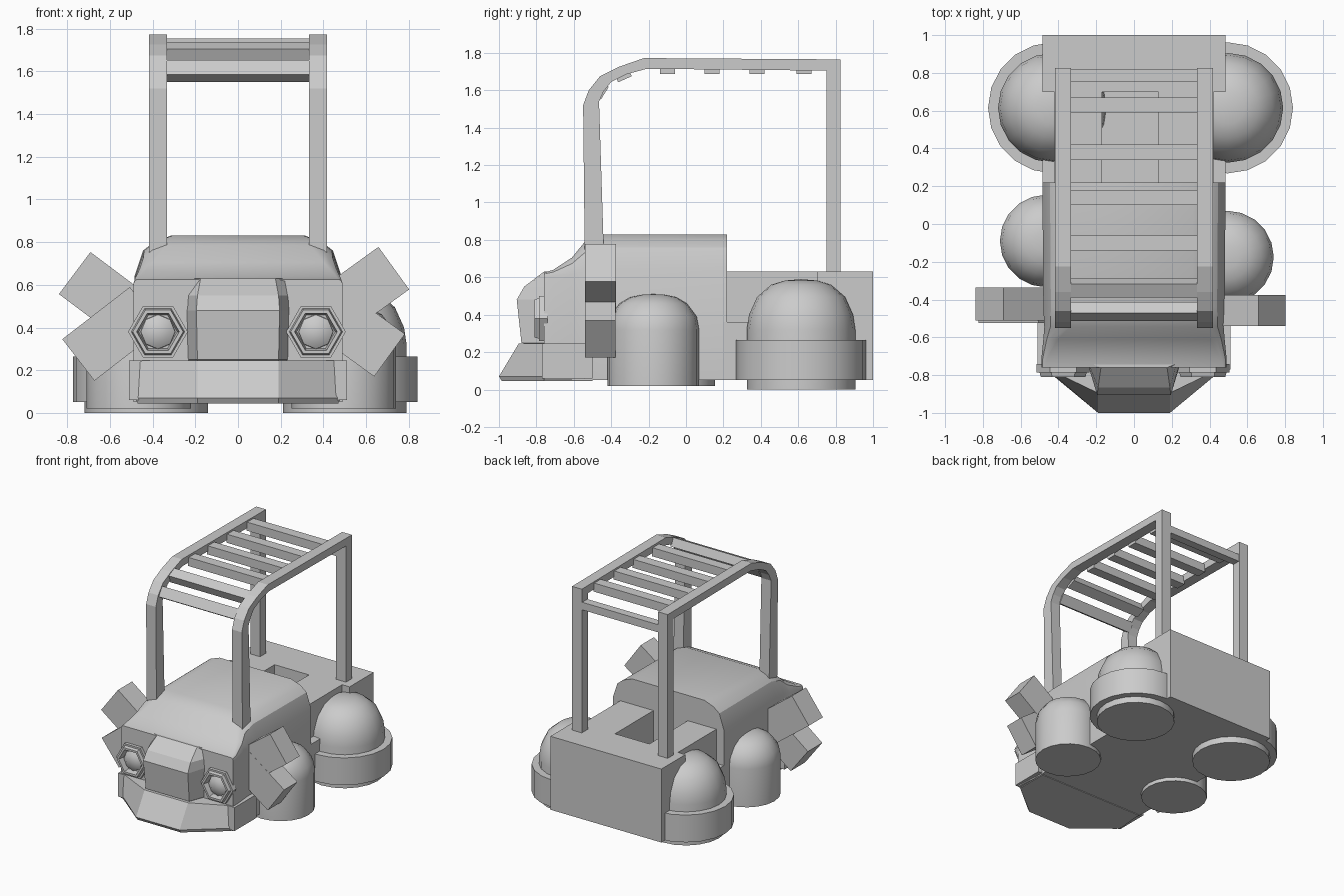
import bpy, bmesh, math
from mathutils import Vector

if "Cube" in bpy.data.objects:
    bpy.data.objects.remove(bpy.data.objects["Cube"])


def loft(name, rings, smooth=None):
    """Skin equal-length rings of points and cap both ends."""
    bm = bmesh.new()
    vs = [[bm.verts.new(p) for p in r] for r in rings]
    n = len(vs[0])
    for a, b in zip(vs, vs[1:]):
        for i in range(n):
            j = (i + 1) % n
            bm.faces.new((a[i], a[j], b[j], b[i]))
    bm.faces.new(vs[0])
    bm.faces.new(vs[-1])
    bmesh.ops.remove_doubles(bm, verts=bm.verts, dist=1e-4)
    bmesh.ops.recalc_face_normals(bm, faces=bm.faces)
    me = bpy.data.meshes.new(name)
    bm.to_mesh(me)
    bm.free()
    ob = bpy.data.objects.new(name, me)
    bpy.context.collection.objects.link(ob)
    if smooth:
        bpy.ops.object.select_all(action='DESELECT')
        ob.select_set(True)
        bpy.context.view_layer.objects.active = ob
        bpy.ops.object.shade_smooth_by_angle(angle=math.radians(smooth))
    return ob


def slab_x(name, pts, x0, x1):
    return loft(name, [[(x, y, z) for y, z in pts] for x in (x0, x1)])


def slab_y(name, pts, y0, y1):
    return loft(name, [[(x, y, z) for x, z in pts] for y in (y0, y1)])


def slab_z(name, pts, z0, z1):
    return loft(name, [[(x, y, z) for x, y in pts] for z in (z0, z1)])


def rect(a0, a1, b0, b1):
    return [(a0, b0), (a1, b0), (a1, b1), (a0, b1)]


def mirrored(half):
    return half + [(-x, y) for x, y in reversed(half)]


def lathe_z(name, cx, cy, profile, n=20):
    return loft(name, [[(cx + r * math.cos(math.tau * i / n),
                         cy + r * math.sin(math.tau * i / n), z)
                        for i in range(n)] for r, z in profile], 32)


# Rear body: low tub plus a U-shaped deck around the central well
slab_z("rear_tub", rect(-.485, .485, .2, 1), .05, .36)
slab_z("rear_deck", [(-.485, 1), (-.485, .7), (-.42, .7), (-.42, .22),
                     (-.17, .22), (-.17, .7), (.13, .7), (.13, .22),
                     (.42, .22), (.42, .7), (.485, .7), (.485, 1)], .36, .63)

# Hood: rounded cross-section lofted forward and down to the nose panel
hood = []
for y, w, top in ((.22, .485, .83), (-.44, .48, .83), (-.545, .475, .785),
                  (-.61, .48, .705), (-.71, .49, .64), (-.76, .49, .625)):
    k = (top - .6) / .23
    half = [(w, .05), (w, .6 + .04 * k), (w - .04 * k, .6 + .16 * k),
            (w - .09 * k, .6 + .2 * k), (w - .17 * k, top)]
    hood.append([(x, y, z) for x, z in mirrored(half)])
loft("hood", hood, 28)

# Snout between the headlights
snout = []
for y, z, w in ((-.84, .24, .19), (-.88, .25, .19), (-.905, .48, .195),
                (-.865, .55, .19), (-.76, .63, .175)):
    snout.append([(-w - .05, -.74, z), (-w, y, z), (w, y, z), (w + .05, -.74, z)])
loft("snout", snout)

# Wedge bumper with end blocks
loft("bumper", [[(x, y, z) for x, y in mirrored([(w, -.5), (w, -.76), (.19, f)])]
                for z, w, f in ((.045, .47, -.985), (.07, .48, -1), (.245, .47, -.895))])
for s in (-1, 1):
    slab_z("bumper_end", rect(s * .44, s * .51, -.77, -.5), .06, .245)


# Hexagonal headlights: stepped ring with a domed lens
def headlight(cx, cz):
    def ring(r, y, n):
        return [(cx + r * math.cos(math.tau * i / n), y,
                 cz + r * math.sin(math.tau * i / n)) for i in range(n)]
    loft("headlight_ring", [ring(r, y, 6) for r, y in
                            ((.14, -.74), (.14, -.785), (.125, -.785),
                             (.118, -.81), (.1, -.81), (.09, -.765))])
    loft("headlight_lens", [ring(r, y, 8) for r, y in
                            ((.085, -.75), (.08, -.775), (.05, -.795), (0, -.8))], 40)


headlight(-.375, .38)
headlight(.365, .38)

# Wheels: capsules, the rear pair inside broad fender rings
for cx in (-.43, .5):
    lathe_z("rear_wheel", cx, .615,
            [(.29, 0), (.29, .32), (.278, .40), (.235, .495), (.16, .56),
             (.085, .583), (0, .59)])
    lathe_z("rear_fender", cx * .99, .615, [(.347, .05), (.347, .265)])
for cx, cy in ((-.465, -.09), (.495, -.175)):
    lathe_z("front_wheel", cx, cy,
            [(.245, .02), (.245, .32), (.232, .39), (.18, .46), (.12, .495),
             (.06, .507), (0, .51)])


# Splayed blocks on both flanks, given by outer end and inward direction
def flank_block(end, inward, y0, y1):
    e, d = Vector(end), Vector(inward).normalized()
    side = Vector((-d.y, d.x)) * .123
    pts = [e + side, e - side, e - side + d * .4, e + side + d * .4]
    slab_y("flank_block", [tuple(p) for p in pts], y0, y1)


flank_block((.73, .678), (-.81, -.585), -.54, -.375)
flank_block((.71, .27), (-.81, .585), -.541, -.376)
flank_block((-.765, .655), (.8, -.6), -.51, -.335)
flank_block((-.748, .248), (.79, .61), -.525, -.345)

# Cage: two bent side rails
rail = [(-.54, .6), (-.55, 1.52), (-.52, 1.6), (-.46, 1.675), (-.36, 1.725),
        (-.225, 1.772), (.825, 1.765), (.825, .6), (.75, .6), (.75, 1.705),
        (-.21, 1.715), (-.32, 1.685), (-.4, 1.645), (-.44, 1.595),
        (-.465, 1.54), (-.435, .6)]
for s in (-1, 1):
    slab_x("cage_rail", rail, s * .333, s * .418)

# Roof slats following the rail, and the rear crossbar
for y, z, a in ((.63, 1.72, 0), (.38, 1.72, 0), (.14, 1.72, 0),
                (-.1, 1.72, 0), (-.34, 1.69, 24), (-.463, 1.602, 58)):
    c, s = math.cos(math.radians(a)), math.sin(math.radians(a))
    slab_x("roof_slat", [(y + u * c - v * s, z + u * s + v * c)
                         for u, v in rect(-.04, .04, -.034, .034)], -.34, .34)
slab_x("rear_crossbar", rect(.755, .82, 1.6, 1.66), -.34, .34)
